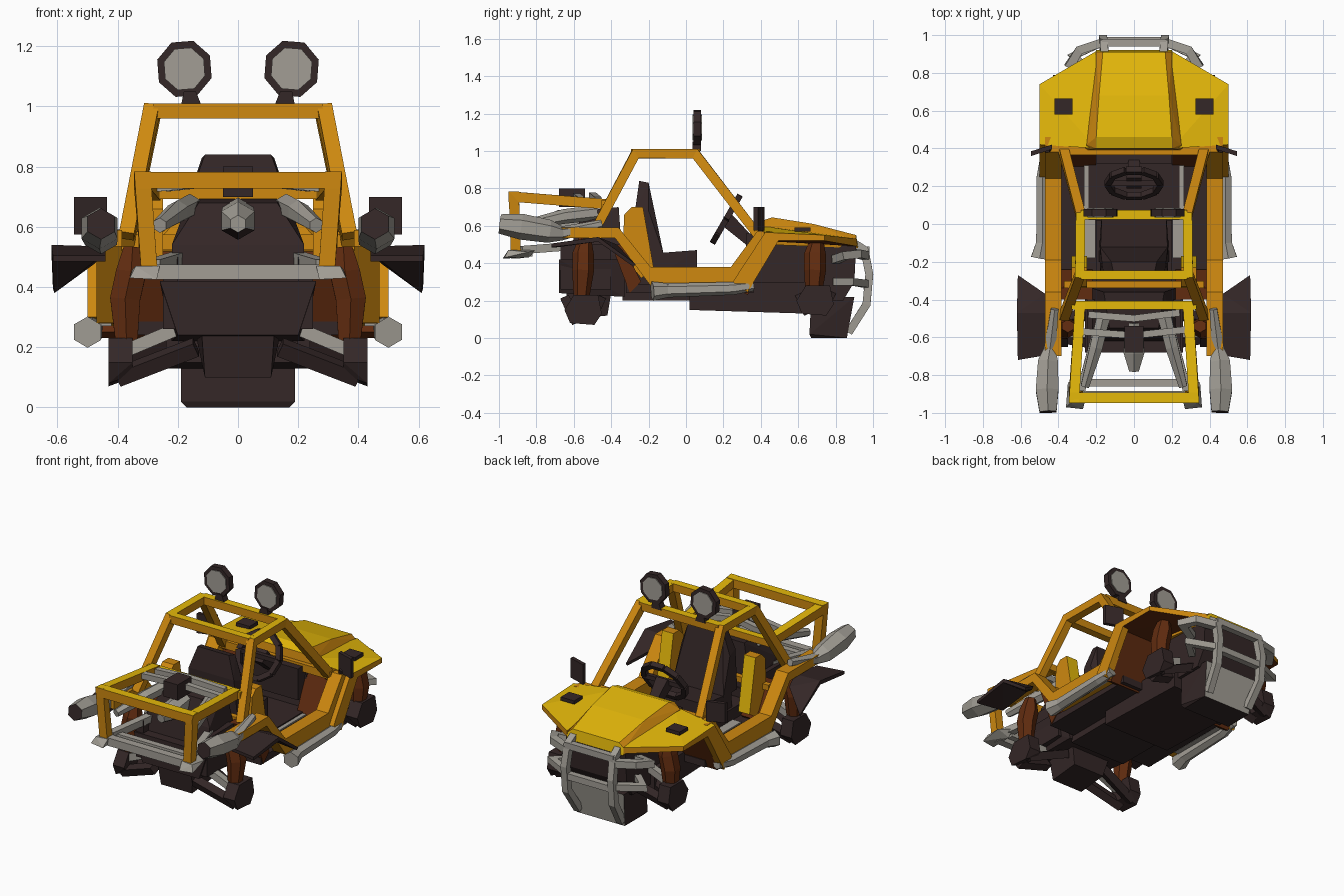
import bpy, bmesh, math
from mathutils import Vector

if "Cube" in bpy.data.objects:
    bpy.data.objects.remove(bpy.data.objects["Cube"])

def material(name, rgb):
    m = bpy.data.materials.new(name)
    m.diffuse_color = (*rgb, 1)
    m.use_nodes = True
    m.node_tree.nodes["Principled BSDF"].inputs["Base Color"].default_value = m.diffuse_color
    return m

YELLOW = material("yellow paint", (0.78, 0.48, 0.003))
ORANGE = material("orange paint", (0.62, 0.25, 0.005))
DARK = material("dark plastic", (0.034, 0.020, 0.020))
GREY = material("grey metal", (0.36, 0.34, 0.30))
RUST = material("rust brown", (0.12, 0.025, 0.005))

def finish(name, bm, mats, mirror=False, rule=None):
    bmesh.ops.recalc_face_normals(bm, faces=bm.faces)
    bm.normal_update()
    if rule:
        for f in bm.faces:
            f.material_index = rule(f)
    me = bpy.data.meshes.new(name)
    bm.to_mesh(me)
    bm.free()
    ob = bpy.data.objects.new(name, me)
    bpy.context.collection.objects.link(ob)
    for m in mats if isinstance(mats, tuple) else (mats,):
        me.materials.append(m)
    if mirror:
        ob.modifiers.new("mirror", 'MIRROR')
    return ob

def hull(name, pts, mats, mirror=False, rule=None):
    bm = bmesh.new()
    for p in pts:
        bm.verts.new(p)
    bmesh.ops.convex_hull(bm, input=bm.verts)
    bmesh.ops.delete(bm, geom=[v for v in bm.verts if not v.link_faces], context='VERTS')
    return finish(name, bm, mats, mirror, rule)

def sym(pts):
    return [(s * x, y, z) for s in (1, -1) for x, y, z in pts]

def box(name, lo, hi, mat, mirror=False):
    return hull(name, [(x, y, z) for x in (lo[0], hi[0]) for y in (lo[1], hi[1])
                       for z in (lo[2], hi[2])], mat, mirror)

def prism(name, profile, x0, x1, mats, mirror=False, rule=None):
    """Extrude a (y, z) outline from x0 to x1."""
    bm = bmesh.new()
    a = [bm.verts.new((x0, y, z)) for y, z in profile]
    b = [bm.verts.new((x1, y, z)) for y, z in profile]
    n = len(a)
    bm.faces.new(a)
    bm.faces.new(b[::-1])
    for i in range(n):
        bm.faces.new((a[i], b[i], b[(i + 1) % n], a[(i + 1) % n]))
    return finish(name, bm, mats, mirror, rule)

def tube(name, pts, r, mats, mirror=False, sides=4, rule=None, ref=(1, 0, 0)):
    """Mitred sweep; r is one half-width or one per point."""
    P = [Vector(p) for p in pts]
    R = r if isinstance(r, (list, tuple)) else [r] * len(P)
    bm = bmesh.new()
    rings = []
    for i, p in enumerate(P):
        d0 = (p - P[i - 1]).normalized() if i else (P[1] - p).normalized()
        d1 = (P[i + 1] - p).normalized() if i < len(P) - 1 else d0
        t = (d0 + d1).normalized()
        u = Vector(ref)
        u = (u - t * u.dot(t)).normalized()
        v = t.cross(u)
        k = R[i] / math.cos(math.pi / sides)
        m = 1 / max(0.6, t.dot(d1))
        ang = [2 * math.pi * (j + 0.5) / sides for j in range(sides)]
        rings.append([bm.verts.new(p + u * k * math.cos(a) + v * k * m * math.sin(a)) for a in ang])
    for a, b in zip(rings, rings[1:]):
        for j in range(sides):
            bm.faces.new((a[j], a[(j + 1) % sides], b[(j + 1) % sides], b[j]))
    bm.faces.new(rings[0])
    bm.faces.new(rings[-1])
    return finish(name, bm, mats, mirror, rule)

top_yellow = lambda f: 0 if f.normal.z > 0.7 else 1
PAINT = (YELLOW, ORANGE)
Z = (0, 0, 1)

# Roll cage
tube("roll_cage_side", [(.37, -.49, .57), (.287, -.27, .985), (.283, .05, .985), (.375, .40, .53)],
     .025, PAINT, True, rule=lambda f: 0 if f.normal.z > .9 else 1)
for y, n in ((-.27, "rear"), (.05, "front")):
    tube("roll_cage_bar_" + n, [(-.28, y, .985), (.28, y, .985)], .025, PAINT, rule=top_yellow, ref=Z)
tube("windscreen_base_bar", [(-.40, .39, .55), (.40, .39, .55)], .025, ORANGE, ref=Z)
tube("seat_crossbar", [(-.37, -.32, .49), (.37, -.32, .49)], .018, ORANGE, ref=Z)

# Rear luggage frame and bumper
tube("rear_frame_side", [(.285, -.42, .715), (.318, -.92, .755), (.295, -.91, .46)],
     .027, PAINT, True, rule=top_yellow)
tube("rear_frame_back_bar", [(-.34, -.92, .755), (.34, -.92, .755)], .028, PAINT, rule=top_yellow, ref=Z)
tube("rear_frame_front_bar", [(-.33, -.43, .715), (.33, -.43, .715)], .022, PAINT, rule=top_yellow, ref=Z)
tube("rear_bumper", [(-.3, -.91, .45), (.3, -.91, .45)], .025, GREY, ref=Z)
hull("bumper_end", [(.26, -.94, .47), (.27, -.98, .425), (.36, -.97, .43), (.34, -.95, .47),
                    (.35, -.84, .46), (.27, -.80, .47), (.27, -.84, .43)], GREY, True)
tube("bumper_brace", [(.28, -.88, .47), (.18, -.5, .50)], .022, GREY, True)
tube("bumper_inner_bar", [(-.26, -.84, .455), (.26, -.84, .455)], .02, GREY, ref=Z)

# Side body rails: sill, kick-up and rear rail
prism("side_rail", [(-.70, .59), (-.36, .59), (-.19, .38), (.24, .38), (.38, .57), (.46, .57),
                    (.31, .27), (-.19, .28), (-.38, .535), (-.70, .535)], .385, .47, ORANGE, True)
tube("nerf_bar", [(.47, .36, .28), (.485, .25, .265), (.485, -.10, .255), (.50, -.18, .25)],
     [.025, .03, .033, .045], GREY, True, 6)
box("running_board", (.42, -.13, .27), (.50, .34, .285), GREY, True)

# Hood: raised bonnet with orange flanks
hull("bonnet", sym([(.26, .39, .56), (.25, .42, .60), (.20, .40, .625), (.20, .46, .645), (.185, .68, .61),
                    (.165, .91, .55), (.20, .91, .52), (.20, .92, .48), (.25, .42, .5)]), PAINT,
     rule=lambda f: 0 if f.normal.z > .85 or f.normal.y > .6 else 1)
# Front fenders, rust underneath
hull("front_fender", [(.20, .40, .60), (.50, .42, .565), (.50, .74, .55), (.20, .915, .53),
                      (.20, .40, .52), (.50, .42, .52), (.50, .74, .52), (.20, .915, .49)],
     (YELLOW, ORANGE, RUST), True,
     rule=lambda f: 0 if f.normal.z > .4 else 2 if f.normal.z < -.4 else 1)
prism("fender_cheek", [(.25, .30), (.33, .245), (.50, .53), (.74, .53), (.74, .55), (.42, .56)],
      .455, .50, ORANGE, True)
prism("wheel_well_panel", [(.29, .25), (.33, .23), (.47, .53), (.42, .54)], .20, .455, RUST, True)
box("hood_vent", (.325, .58, .57), (.42, .665, .592), DARK, True)
hull("mirror", [(x, y + d, z) for x, y in ((.435, .395), (.545, .36)) for d in (0, .025)
                for z in (.575, .70)], DARK, True)
tube("mirror_stem", [(.44, .41, .54), (.46, .39, .60)], .012, DARK, True)

# Chassis
box("floor", (-.385, -.32, .24), (.385, .36, .285), DARK)
box("floor_strip", (.205, -.18, .285), (.265, .33, .293), GREY, True)
prism("belly_pan", [(.02, .15), (.66, .13), (.66, .30), (.02, .30)], -.24, .24, DARK)
box("centre_tub", (-.20, -.34, .20), (.20, .02, .36), DARK)
prism("front_bulkhead", [(.36, .28), (.50, .20), (.84, .20), (.90, .30), (.91, .50), (.40, .54)], -.21, .21, DARK)
hull("front_skid", sym([(.19, .67, .22), (.19, .66, .02), (.17, .67, 0), (.17, .86, 0), (.19, .90, .22)]),
     (DARK, GREY), rule=lambda f: 1 if f.normal.y > .6 else 0)
box("dashboard", (-.20, .32, .36), (.20, .42, .56), DARK)

# Rear gearbox and engine
hull("gearbox", sym([(.26, -.68, .42), (.20, -.68, .24), (.26, -.33, .42), (.22, -.33, .22)]), DARK)
hull("lower_gearbox", sym([(.12, -.64, .24), (.11, -.62, .10), (.14, -.40, .24), (.11, -.42, .12)]), DARK)
hull("engine_block", sym([(.22, -.62, .42), (.22, -.60, .54), (.13, -.55, .68), (.16, -.36, .70),
                          (.22, -.34, .42)]), DARK)
box("air_filter", (-.05, -.68, .70), (.05, -.54, .80), DARK)
tube("intake", [(0, -.52, .64), (0, -.68, .62), (0, -.78, .61)], [.05, .055, .025], (GREY, DARK), sides=6,
     rule=lambda f: 0 if f.normal.z > -.3 else 1)
for y, x in ((-.47, .24), (-.56, .27)):
    tube("engine_cross_pipe", [(-x, y - .01, .735), (0, y - .03, .76), (x, y, .735)], .018, GREY, ref=Z)
tube("engine_pipe", [(.16, -.48, .67), (.20, -.65, .65), (.26, -.86, .605)], [.035, .034, .022], GREY, True, 6)

# Exhaust silencers with dark ends
tube("exhaust", [(.42, -.45, .61), (.445, -.66, .56), (.455, -.73, .57), (.46, -.88, .595), (.455, -.995, .61)],
     [.02, .032, .053, .06, .045], (GREY, DARK), True, 6,
     rule=lambda f: 1 if f.normal.y < -.6 else 0)

# Rear mudguards: flat rear plate and twisted front flap
hull("rear_mudguard", [(.44, -.69, .505), (.615, -.72, .505), (.44, -.47, .535), (.62, -.47, .54),
                       (.44, -.69, .485), (.615, -.72, .485), (.44, -.47, .515), (.62, -.47, .515)], DARK, True)
hull("mudguard_flap", [(.44, -.47, .535), (.62, -.47, .54), (.47, -.37, .50), (.615, -.27, .395),
                       (.44, -.47, .515), (.62, -.47, .515), (.48, -.375, .475), (.61, -.28, .38)], DARK, True)

# Suspension: shocks, arms and hubs front and rear
for n, y, z in (("rear", -.55, 0), ("front", .69, .05)):
    tube(n + "_shock", [(.35, y + .01, .53), (.355, y, .45), (.375, y, .36), (.37, y - .01, .20)],
         [.03, .05, .05, .035], RUST, True, 6)
    for d in (-.09, .09):
        tube(n + "_lower_arm", [(.14, y + d, .20 + z), (.40, y + d * .5, .10 + z)], .025, DARK, True)
    tube(n + "_upper_arm", [(.18, y - .03, .27 + z), (.37, y - .03, .19 + z)], .022, GREY, True)
    hull(n + "_hub", [(x, y + a, b + z) for x, q in ((.35, .03), (.43, 0)) for a, b in
         ((-.10, .15), (-.07, .08 + q), (.06, .07 + q), (.10, .13), (.08, .23), (-.05, .23))], DARK, True)
box("rear_strut_mount", (.20, -.67, .26), (.25, -.40, .50), DARK, True)
hull("rear_inner_panel", [(x, y, z) for x in (.22, .39) for y, z in
     ((-.40, .50), (-.34, .50), (-.24, .30), (-.30, .24))], RUST, True)

# Bull bar
tube("bull_bar", [(.155, .88, .52), (.16, .955, .47), (.165, .98, .34), (.165, .965, .18), (.15, .87, .03)],
     .021, GREY, True)
for z, y in ((.47, .96), (.28, .97)):
    tube("bull_bar_cross", [(-.17, y, z), (.17, y, z)], .02, GREY, ref=Z)
tube("bull_bar_brace", [(.17, .96, .44), (.29, .92, .45), (.335, .85, .44), (.22, .80, .42)], .022, GREY, True, ref=Z)
tube("bull_bar_low_brace", [(.17, .96, .29), (.32, .89, .30), (.22, .80, .30)], .02, GREY, True, ref=Z)

# Seat with painted side bolsters
hull("seat_back", sym([(.11, -.25, .84), (.12, -.20, .83), (.17, -.20, .68), (.18, -.12, .45),
                       (.18, -.26, .45), (.16, -.27, .70)]), DARK)
hull("seat_base", sym([(.18, -.20, .45), (.17, .06, .47), (.17, .06, .34), (.19, -.2, .30)]), DARK)
prism("seat_bolster", [(-.34, .45), (-.33, .66), (-.29, .70), (-.23, .70), (-.17, .36), (-.24, .32)],
      .25, .33, PAINT, True, rule=lambda f: 0 if f.normal.y > .5 else 1)

# Steering wheel and column
c, ax, up = Vector((0, .215, .635)), Vector((1, 0, 0)), Vector((0, .5, .866))
ring = [c + .14 * (ax * math.cos(a) + up * math.sin(a)) for a in [math.pi * i / 5 for i in range(11)]]
for p, q in zip(ring, ring[1:]):
    tube("steering_rim", [p, q], .016, DARK, ref=up.cross(ax))
tube("steering_spoke", [ring[0], ring[5]], .014, DARK, ref=Z)
tube("steering_column", [c, (0, .36, .50)], [.04, .025], DARK)

# Roof lamps with lenses on both sides
def disc(r, y0, y1):
    return [(.178 + r * .97 * math.cos(a), y, 1.125 + r * math.sin(a))
            for a in [math.pi * (i + .4) / 4 for i in range(8)] for y in (y0, y1)]

hull("roof_lamp", disc(.098, .04, .08), DARK, True)
hull("lamp_lens", disc(.074, .035, .085), GREY, True)
hull("lamp_stem", [(x, y, z) for y in (.035, .08) for x, z in
                   ((.12, 1.0), (.19, 1.0), (.14, 1.05), (.18, 1.05))], DARK, True)
